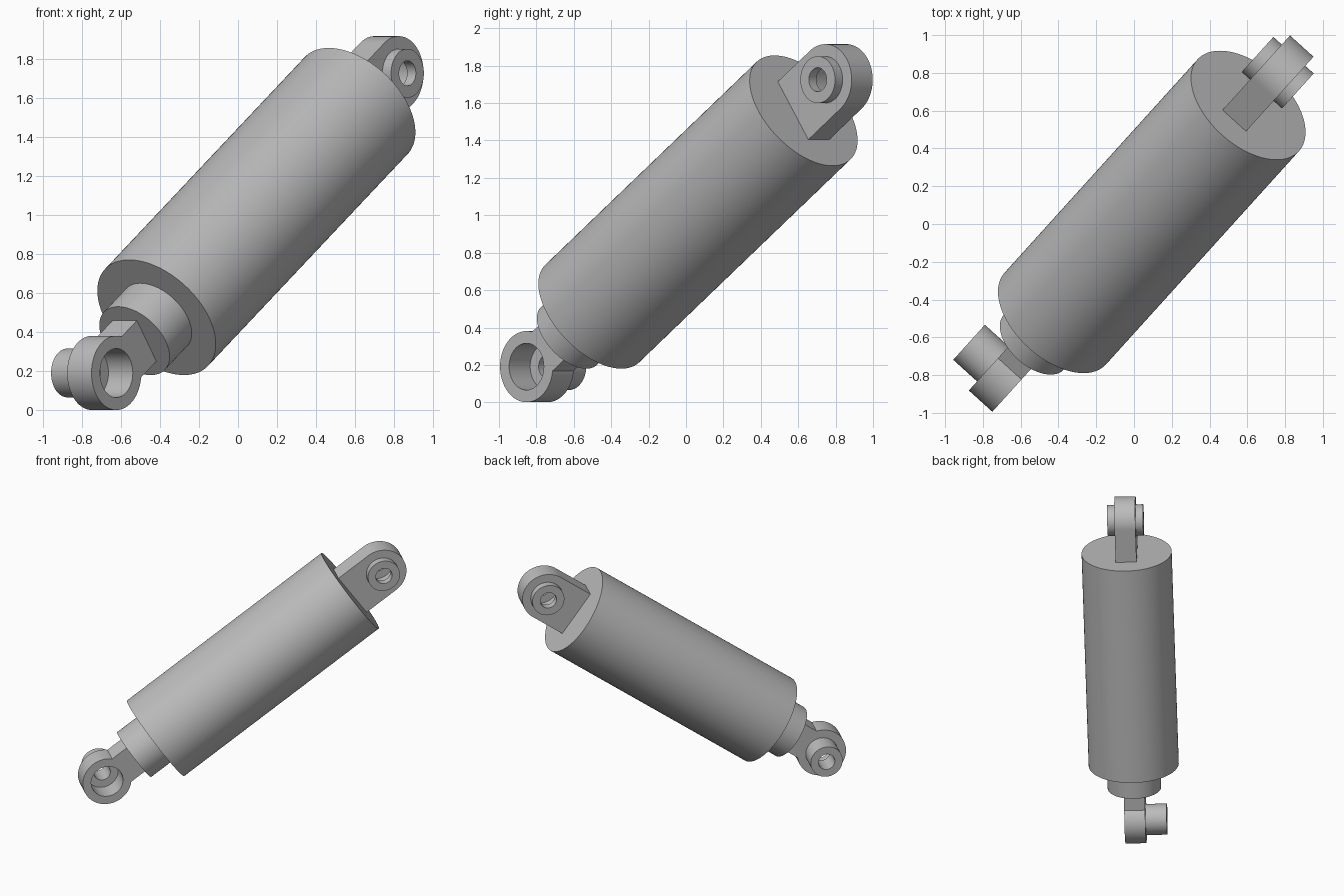
import bpy, bmesh, math
from mathutils import Matrix, Vector

cube = bpy.data.objects.get("Cube")
if cube:
    bpy.data.objects.remove(cube)

grey = bpy.data.materials.new("plain_grey")
grey.use_nodes = True
grey.diffuse_color = (0.5, 0.5, 0.5, 1)
grey.node_tree.nodes["Principled BSDF"].inputs["Base Color"].default_value = (0.5, 0.5, 0.5, 1)

# Tilted frame: local z runs along the damper, local x along the level eye axes
axis = Vector((0.5465, 0.604, 0.58)).normalized()
pin = axis.cross(Vector((0, 0, 1))).normalized()
frame = Matrix((pin, axis.cross(pin), axis)).transposed().to_4x4()
frame.translation = (0.094, 0.064, 1.0175)

SEGMENTS = 96
HALF_BODY = 0.935
LOWER_EYE = -1.425
UPPER_EYE = 1.22
LUG_R, BORE_R, PIN_HOLE = 0.19, 0.125, 0.064
HALF_LUG = 0.084
NECK_END = -1.142


def finish(name, bm):
    bmesh.ops.recalc_face_normals(bm, faces=bm.faces)
    mesh = bpy.data.meshes.new(name)
    bm.to_mesh(mesh)
    bm.free()
    mesh.materials.append(grey)
    obj = bpy.data.objects.new(name, mesh)
    bpy.context.collection.objects.link(obj)
    obj.matrix_world = frame
    bpy.ops.object.select_all(action='DESELECT')
    obj.select_set(True)
    bpy.context.view_layer.objects.active = obj
    bpy.ops.object.shade_smooth_by_angle(angle=math.radians(30))
    return obj


def cylinder(name, radius, z0, z1):
    bm = bmesh.new()
    bmesh.ops.create_cone(bm, cap_ends=True, segments=SEGMENTS, radius1=radius,
                          radius2=radius, depth=z1 - z0,
                          matrix=Matrix.Translation((0, 0, (z0 + z1) / 2)))
    return finish(name, bm)


def eye(name, z, x0, x1, hole, outline, extra=()):
    """Plate with a round hole; outline gives the outer radius at each angle."""
    bm = bmesh.new()
    angles = sorted([math.tau * i / SEGMENTS for i in range(SEGMENTS)] + list(extra))
    rings = []
    for x, radius in ((x0, outline), (x1, outline), (x1, lambda a: hole), (x0, lambda a: hole)):
        rings.append([bm.verts.new((x, radius(a) * math.sin(a), z + radius(a) * math.cos(a)))
                      for a in angles])
    n = len(angles)
    for k in range(4):
        a, b = rings[k], rings[(k + 1) % 4]
        for i in range(n):
            j = (i + 1) % n
            bm.faces.new((a[i], a[j], b[j], b[i]))
    return finish(name, bm)


def round_eye(name, z, x0, x1, hole, radius):
    return eye(name, z, x0, x1, hole, lambda a: radius)


# Main body and neck
cylinder("body", 0.362, -HALF_BODY, HALF_BODY)
cylinder("lower_neck", 0.215, NECK_END, -HALF_BODY)

# Upper lug: round end with a straight-sided base reaching the body cap
REACH = UPPER_EYE - HALF_BODY


def lug_outline(a):
    s, c = abs(math.sin(a)), math.cos(a)
    if c >= -1e-6:
        return LUG_R
    return min(LUG_R / max(s, 1e-6), REACH / -c)


corner = math.atan2(LUG_R, REACH)
eye("upper_lug", UPPER_EYE, -HALF_LUG, HALF_LUG, BORE_R, lug_outline,
    (math.pi - corner, math.pi + corner))

# Upper bushings, one on each face of the lug
for name, side in (("upper_bushing_front", 1), ("upper_bushing_back", -1)):
    x0, x1 = sorted((side * HALF_LUG, side * 0.144))
    round_eye(name, UPPER_EYE, x0, x1, PIN_HOLE, BORE_R)

# Lower eye with its bushing on the back face
round_eye("lower_eye", LOWER_EYE, -HALF_LUG, HALF_LUG, BORE_R, LUG_R)
round_eye("lower_bushing", LOWER_EYE, -0.254, -HALF_LUG, PIN_HOLE, BORE_R)

# Arm joining the lower eye to the neck
arm_half = 0.128
start = LOWER_EYE + math.sqrt(LUG_R ** 2 - arm_half ** 2)
bm = bmesh.new()
bmesh.ops.create_cube(bm, size=1, matrix=Matrix.Translation((0, 0, (start + NECK_END) / 2))
                      @ Matrix.Diagonal((2 * HALF_LUG, 2 * arm_half, NECK_END - start, 1)))
finish("lower_arm", bm)
